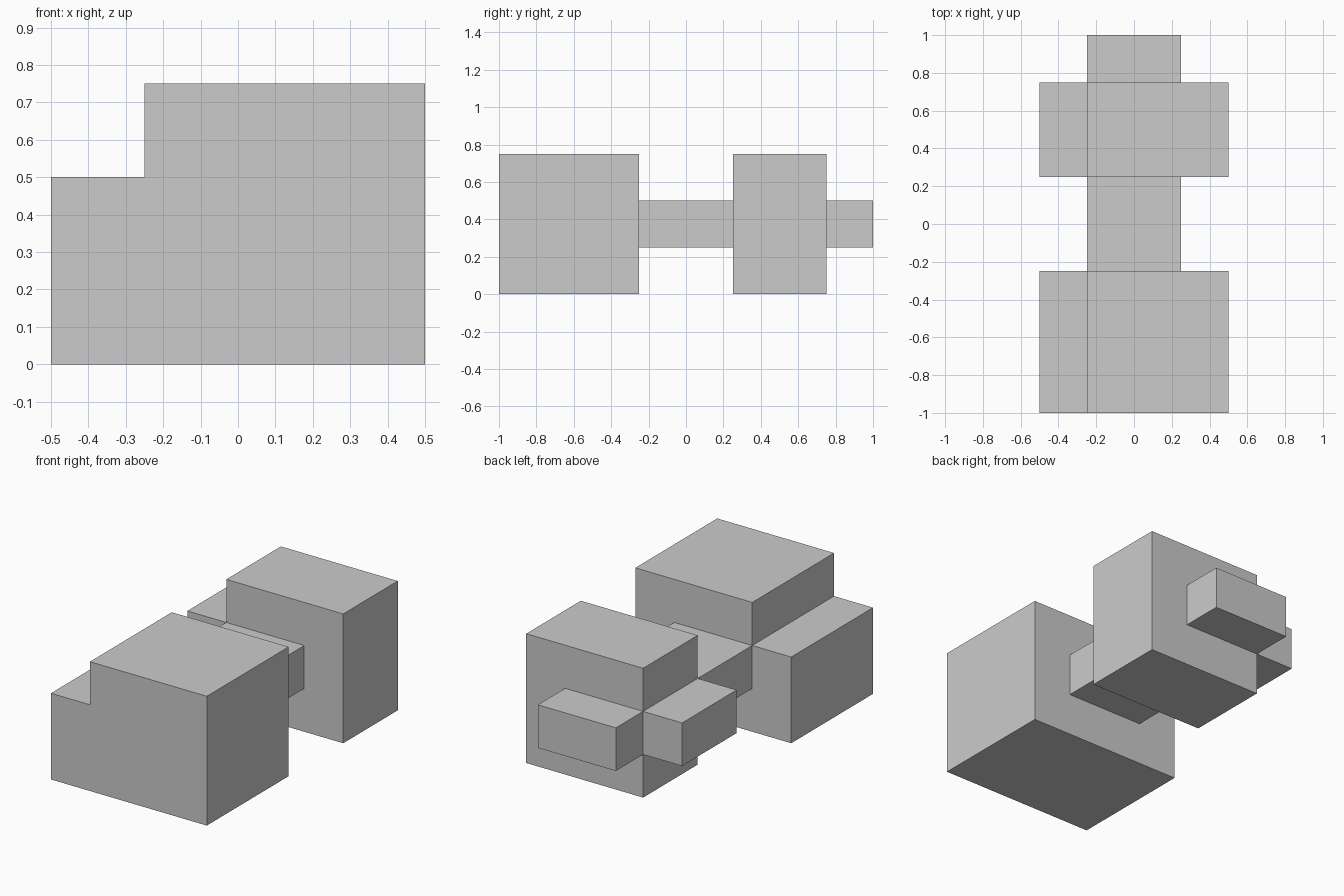
import bpy
import bmesh

cube = bpy.data.objects.get("Cube")
if cube:
    bpy.data.objects.remove(cube, do_unlink=True)

# Single plain grey material
grey = bpy.data.materials.new("light_grey")
grey.use_nodes = True
colour = (0.6, 0.6, 0.6, 1.0)
grey.diffuse_color = colour
grey.node_tree.nodes["Principled BSDF"].inputs["Base Color"].default_value = colour


def extrude_profile(name, profile, y0, y1):
    """Extrude an (x, z) outline along y into a closed solid."""
    bm = bmesh.new()
    face = bm.faces.new([bm.verts.new((x, y0, z)) for x, z in profile])
    result = bmesh.ops.extrude_face_region(bm, geom=[face])
    verts = [g for g in result["geom"] if isinstance(g, bmesh.types.BMVert)]
    bmesh.ops.translate(bm, verts=verts, vec=(0, y1 - y0, 0))
    bmesh.ops.recalc_face_normals(bm, faces=bm.faces)
    mesh = bpy.data.meshes.new(name)
    bm.to_mesh(mesh)
    bm.free()
    mesh.materials.append(grey)
    obj = bpy.data.objects.new(name, mesh)
    bpy.context.collection.objects.link(obj)
    return obj


def box(name, x0, x1, y0, y1, z0, z1):
    return extrude_profile(name, [(x0, z0), (x1, z0), (x1, z1), (x0, z1)], y0, y1)


# Large front block with a stepped top edge
extrude_profile("front_block",
                [(-0.5, 0), (0.5, 0), (0.5, 0.75),
                 (-0.25, 0.75), (-0.25, 0.5), (-0.5, 0.5)],
                -1.0, -0.25)

# Rear block with its side peg
box("rear_block", -0.25, 0.5, 0.25, 0.75, 0, 0.75)
box("side_peg", -0.5, -0.25, 0.25, 0.75, 0.25, 0.5)

# Bar joining the blocks, and the peg that continues it behind
box("connecting_bar", -0.25, 0.25, -0.25, 0.25, 0.25, 0.5)
box("rear_peg", -0.25, 0.25, 0.75, 1.0, 0.25, 0.5)
